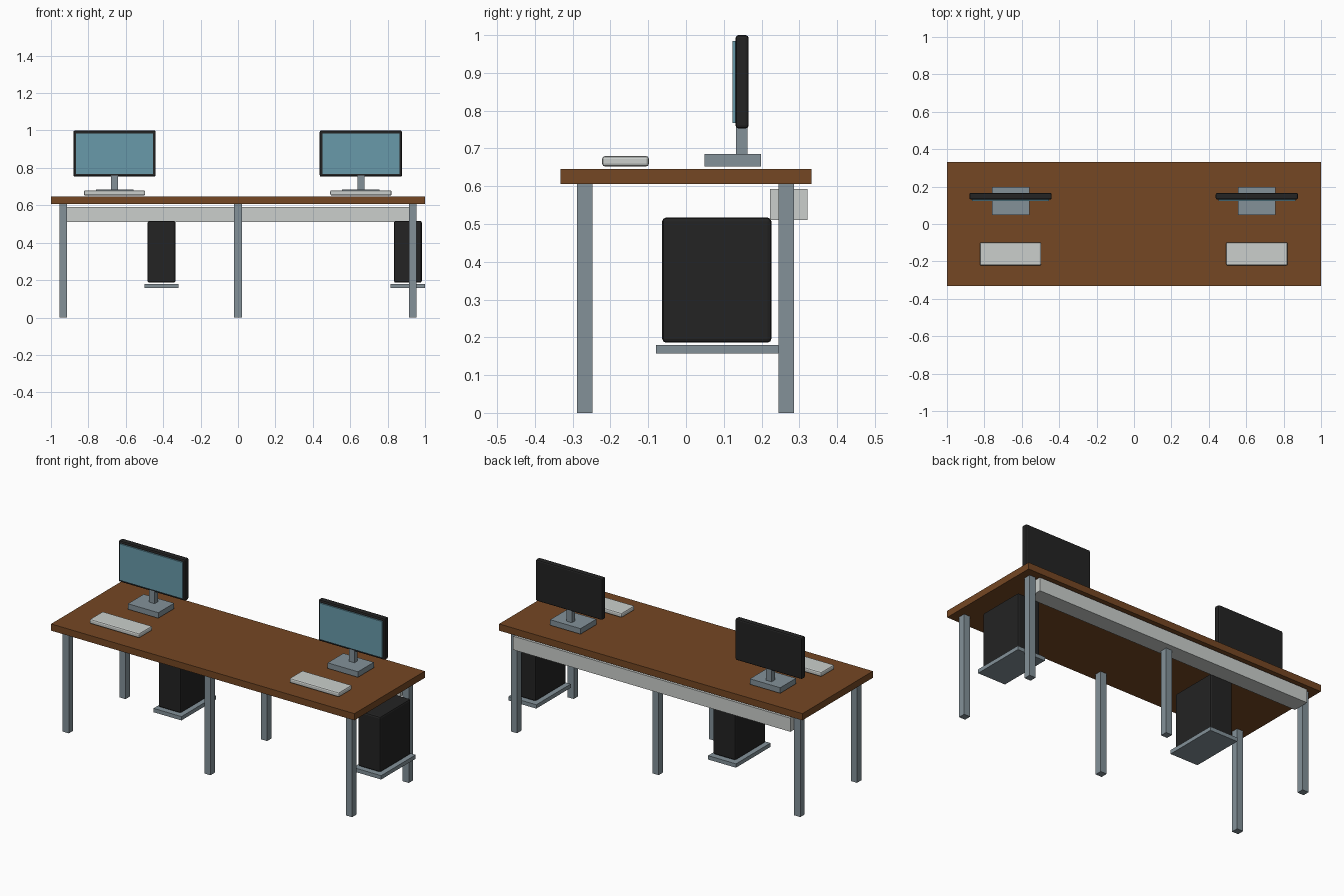
import bpy
import bmesh

if "Cube" in bpy.data.objects:
    bpy.data.objects.remove(bpy.data.objects["Cube"])


def material(name, rgb):
    """Flat material from an sRGB 0-255 colour."""
    m = bpy.data.materials.new(name)
    lin = [((c / 255 + 0.055) / 1.055) ** 2.4 for c in rgb]
    m.diffuse_color = (*lin, 1)
    m.use_nodes = True
    m.node_tree.nodes["Principled BSDF"].inputs["Base Color"].default_value = m.diffuse_color
    return m


WOOD = material("brown_wood", (117, 71, 35))
METAL = material("grey_metal", (131, 145, 153))
BLACK = material("black_plastic", (35, 35, 35))
LIGHT = material("light_grey", (203, 207, 204))
SCREEN = material("blue_screen", (104, 154, 170))


def box(name, x, y, z, mat, bevel=0.0):
    """Box from (min, max) ranges, optionally with rounded edges."""
    bm = bmesh.new()
    bmesh.ops.create_cube(bm, size=1)
    for v in bm.verts:
        v.co = [r[0] + (c + 0.5) * (r[1] - r[0]) for c, r in zip(v.co, (x, y, z))]
    if bevel:
        bmesh.ops.bevel(bm, geom=bm.edges[:], offset=bevel, segments=2,
                        profile=0.5, affect='EDGES')
    me = bpy.data.meshes.new(name)
    bm.to_mesh(me)
    bm.free()
    me.materials.append(mat)
    ob = bpy.data.objects.new(name, me)
    bpy.context.collection.objects.link(ob)
    return ob


def around(c, width):
    return (c - width / 2, c + width / 2)


# Table top, six legs and the cable tray under the back edge
box("table_top", (-1, 1), (-0.332, 0.332), (0.606, 0.646), WOOD)
for side, x in (("left", -0.934), ("middle", 0), ("right", 0.934)):
    for end, y in (("front", -0.268), ("back", 0.266)):
        box(f"{end}_{side}_leg", around(x, 0.041), around(y, 0.041), (0, 0.606), METAL)
box("cable_tray", (-0.914, 0.914), (0.223, 0.322), (0.511, 0.592), LIGHT)

# Two identical workstations
for side, c in (("left", -0.66), ("right", 0.657)):
    # Monitor
    box(f"{side}_monitor_base", around(c, 0.2), (0.049, 0.198), (0.652, 0.685), METAL)
    box(f"{side}_monitor_stem", around(c, 0.036), (0.132, 0.163), (0.685, 0.76), METAL)
    box(f"{side}_monitor_case", around(c, 0.44), (0.131, 0.166), (0.753, 1.0), BLACK, 0.008)
    box(f"{side}_monitor_screen", around(c, 0.413), (0.123, 0.133), (0.768, 0.985), SCREEN)
    # Keyboard
    box(f"{side}_keyboard", around(c, 0.328), (-0.222, -0.098), (0.652, 0.68), LIGHT, 0.008)
    # Computer tower on its shelf
    t = c + 0.251
    box(f"{side}_computer_tower", around(t, 0.149), (-0.063, 0.226), (0.186, 0.517), BLACK, 0.01)
    box(f"{side}_tower_shelf", around(t, 0.184), (-0.08, 0.245), (0.157, 0.18), METAL)
